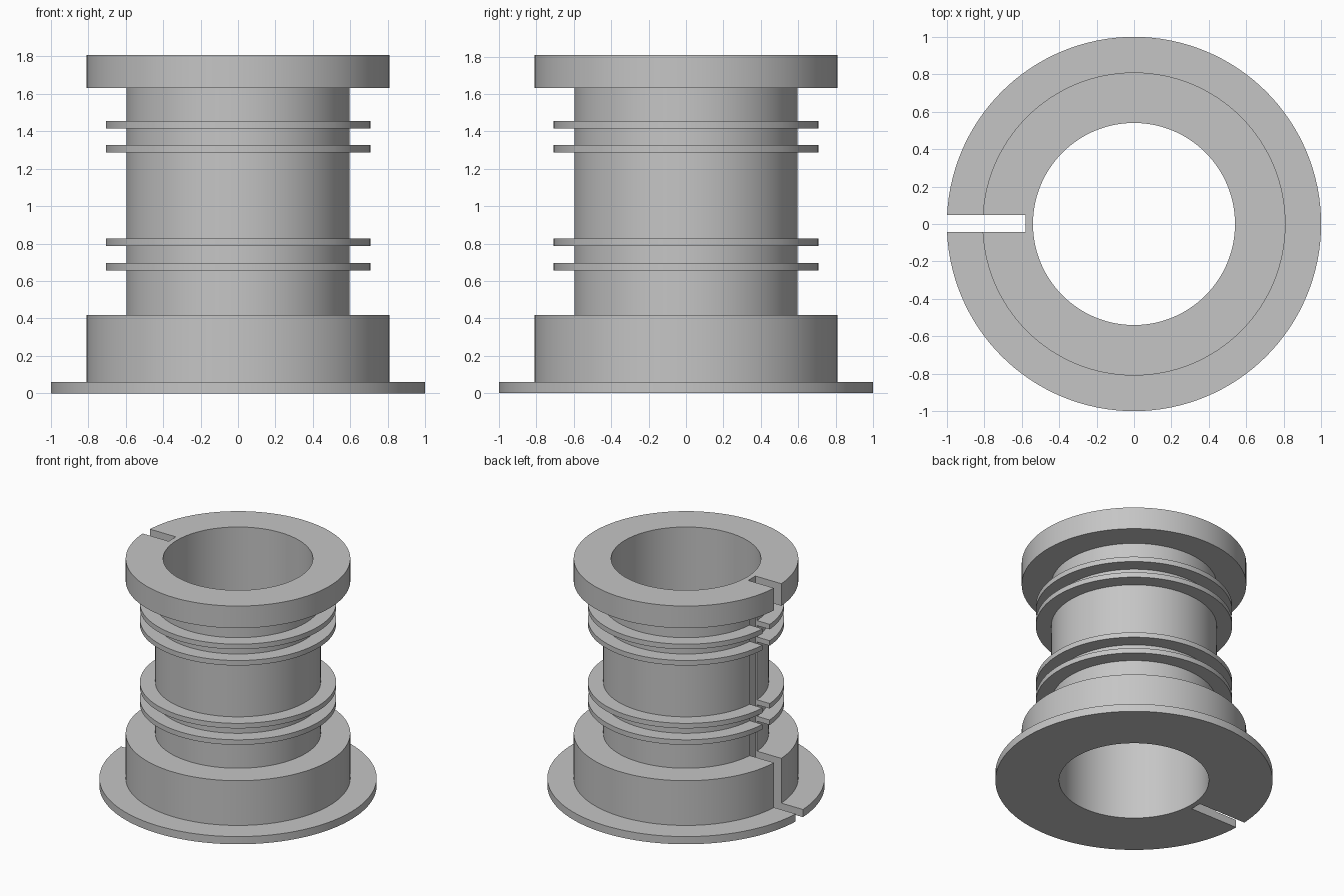
import bpy, bmesh
from math import tau, radians
from mathutils import Vector

cube = bpy.data.objects.get("Cube")
if cube:
    bpy.data.objects.remove(cube, do_unlink=True)

SEGMENTS = 128
BORE, TUBE, RING, COLLAR, FLANGE = 0.54, 0.597, 0.708, 0.81, 1.0
HEIGHT = 1.807
RING_THICK = 0.04

grey = bpy.data.materials.new("grey plastic")
grey.use_nodes = True
colour = (0.56, 0.56, 0.56, 1)
grey.diffuse_color = colour
grey.node_tree.nodes["Principled BSDF"].inputs["Base Color"].default_value = colour


def add_object(name, bm):
    bmesh.ops.recalc_face_normals(bm, faces=bm.faces)
    mesh = bpy.data.meshes.new(name)
    bm.to_mesh(mesh)
    bm.free()
    obj = bpy.data.objects.new(name, mesh)
    bpy.context.collection.objects.link(obj)
    return obj


# Closed half-section: base flange, lower collar, tube with four rings, top collar
profile = [(BORE, 0), (FLANGE, 0), (FLANGE, 0.061), (COLLAR, 0.061),
           (COLLAR, 0.417), (TUBE, 0.417)]
for z in (0.655, 0.786, 1.286, 1.416):
    profile += [(TUBE, z), (RING, z), (RING, z + RING_THICK), (TUBE, z + RING_THICK)]
profile += [(TUBE, 1.631), (COLLAR, 1.631), (COLLAR, HEIGHT), (BORE, HEIGHT)]

# Revolve the section around the vertical axis
bm = bmesh.new()
verts = [bm.verts.new((r, 0, z)) for r, z in profile]
edges = [bm.edges.new((a, b)) for a, b in zip(verts, verts[1:] + verts[:1])]
bmesh.ops.spin(bm, geom=verts + edges, cent=(0, 0, 0), axis=(0, 0, 1),
               angle=tau, steps=SEGMENTS, use_merge=True)
bmesh.ops.remove_doubles(bm, verts=bm.verts, dist=1e-5)
spool = add_object("spool_body", bm)
spool.data.materials.append(grey)

# Full-height slot on the right side, stopping just inside the tube wall
bm = bmesh.new()
bmesh.ops.create_cube(bm, size=1)
bmesh.ops.scale(bm, vec=(0.62, 0.091, 2.4), verts=bm.verts)
bmesh.ops.translate(bm, vec=Vector((-0.89, 0.002, 0.9)), verts=bm.verts)
cutter = add_object("slot_cutter", bm)
cutter.data.materials.append(grey)
cutter.hide_render = True

cut = spool.modifiers.new("slot", "BOOLEAN")
cut.operation = "DIFFERENCE"
cut.solver = "EXACT"
cut.object = cutter

bpy.ops.object.select_all(action="DESELECT")
spool.select_set(True)
bpy.context.view_layer.objects.active = spool
bpy.ops.object.modifier_apply(modifier=cut.name)
bpy.data.objects.remove(cutter, do_unlink=True)
bpy.ops.object.shade_smooth_by_angle(angle=radians(30))
